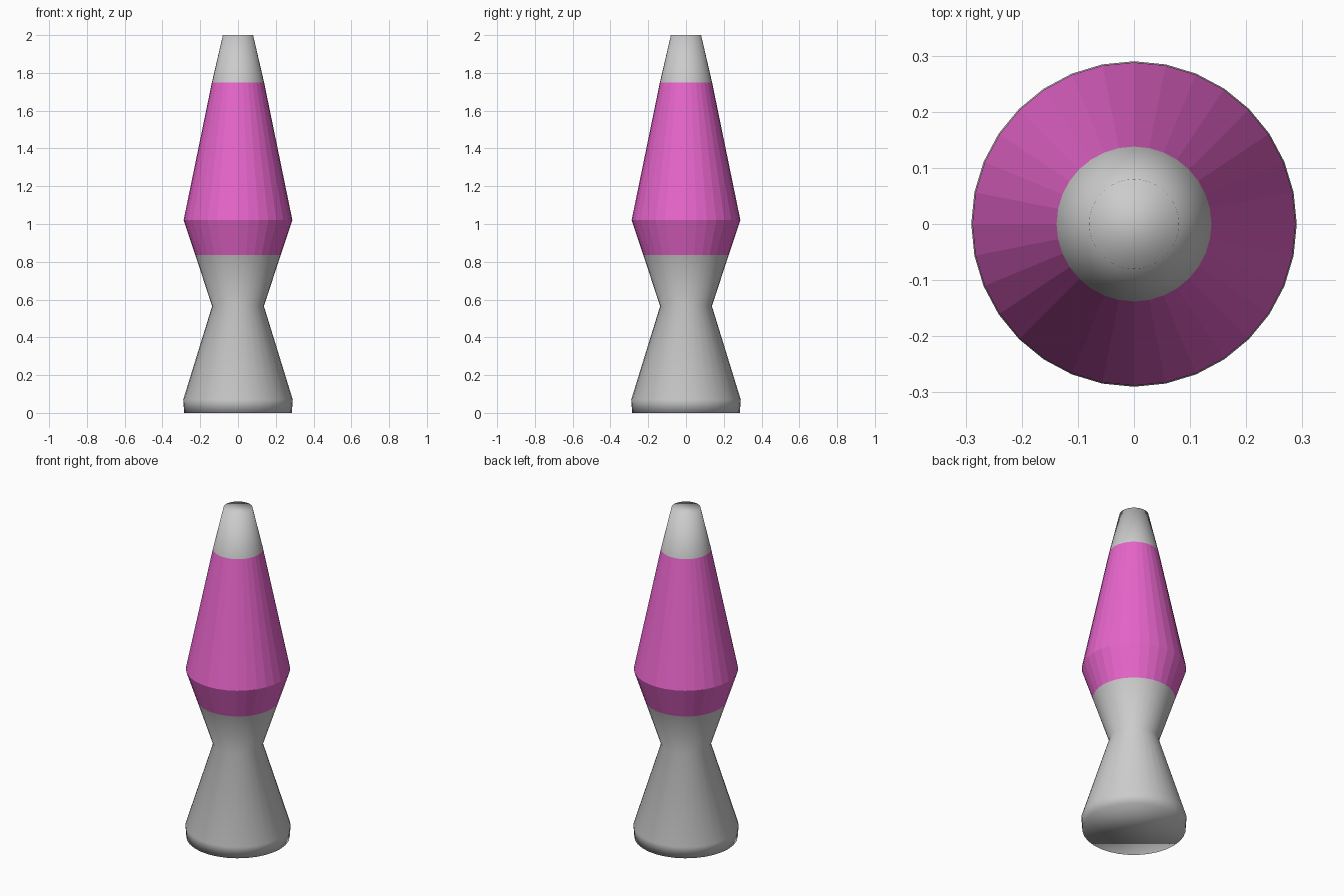
import bpy, bmesh
from math import cos, sin, pi

if "Cube" in bpy.data.objects:
    bpy.data.objects.remove(bpy.data.objects["Cube"])

SIDES = 32


def lathe(name, profile, smooth, cap_bottom=False, cap_top=False):
    """Revolve (radius, z) points around the z axis."""
    bm = bmesh.new()
    rings = [[bm.verts.new((r * cos(2 * pi * i / SIDES), r * sin(2 * pi * i / SIDES), z))
              for i in range(SIDES)] for r, z in profile]
    for low, high in zip(rings, rings[1:]):
        for i in range(SIDES):
            j = (i + 1) % SIDES
            bm.faces.new((low[i], low[j], high[j], high[i]))
    if cap_bottom:
        bm.faces.new(rings[0][::-1])
    if cap_top:
        bm.faces.new(rings[-1])
    for f in bm.faces:
        f.smooth = smooth
    mesh = bpy.data.meshes.new(name)
    bm.to_mesh(mesh)
    bm.free()
    obj = bpy.data.objects.new(name, mesh)
    bpy.context.collection.objects.link(obj)
    return obj


# Hourglass metal base, softly shaded around its foot
lathe("base", [(0.285, 0), (0.29, 0.07), (0.137, 0.565), (0.226, 0.835)],
      True, cap_bottom=True)

# Faceted coloured glass
glass = lathe("glass", [(0.226, 0.835), (0.288, 1.02), (0.138, 1.75)], False)
pink = bpy.data.materials.new("pink_glass")
pink.diffuse_color = (0.8, 0.13, 0.6, 1)
pink.use_nodes = True
pink.node_tree.nodes["Principled BSDF"].inputs["Base Color"].default_value = pink.diffuse_color
glass.data.materials.append(pink)

# Metal top cap
lathe("top_cap", [(0.138, 1.75), (0.08, 2.0)], True, cap_top=True)
